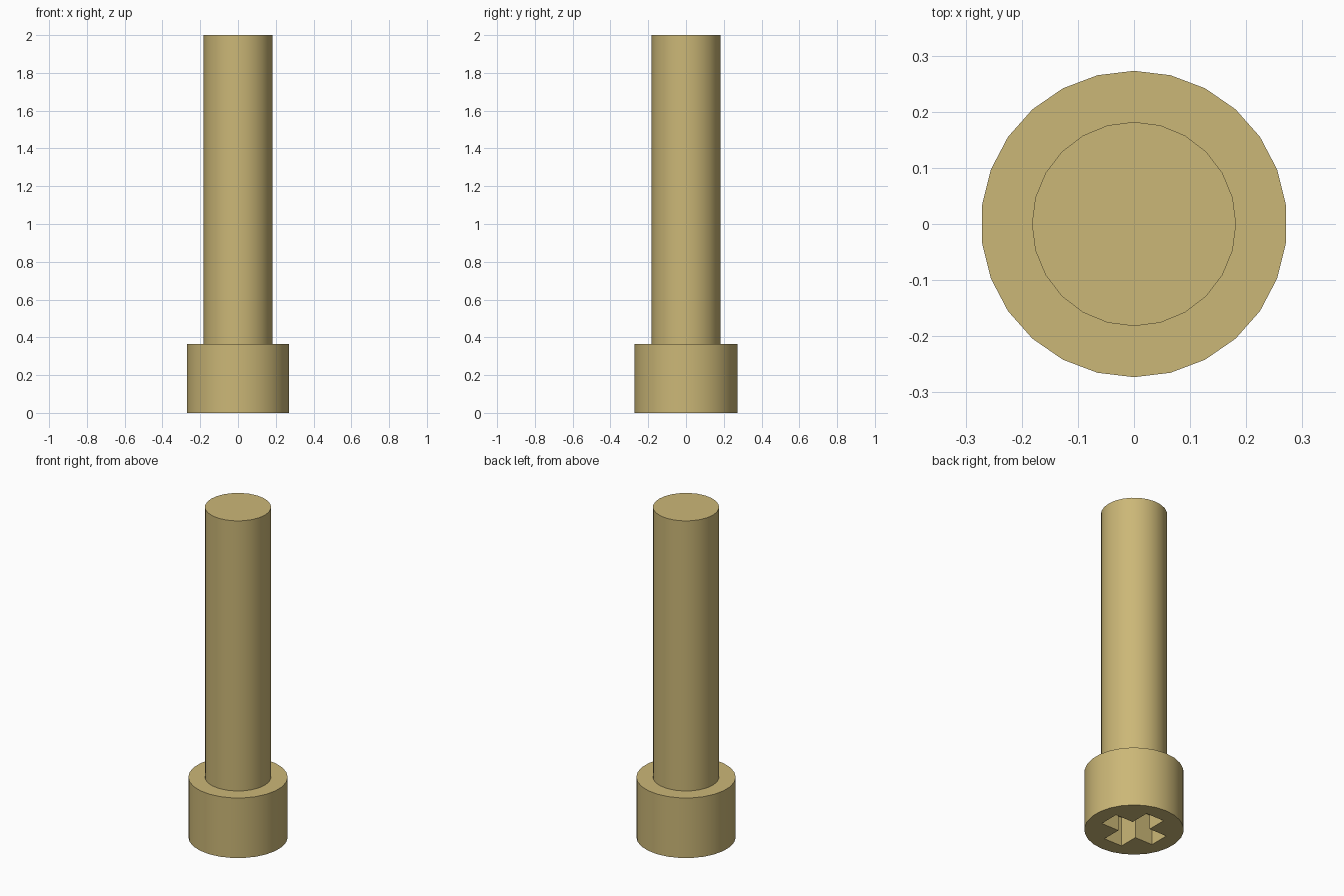
import bpy, bmesh, math

cube = bpy.data.objects.get("Cube")
if cube:
    bpy.data.objects.remove(cube, do_unlink=True)

HEAD_R, HEAD_H = 0.273, 0.364
SHAFT_R, TOP = 0.182, 2.0
ARM_LEN, ARM_HALF, RECESS_DEPTH = 0.18, 0.061, 0.18

brass = bpy.data.materials.new("brass")
colour = (0.60, 0.475, 0.185, 1.0)
brass.diffuse_color = colour
brass.use_nodes = True
brass.node_tree.nodes["Principled BSDF"].inputs["Base Color"].default_value = colour


def cylinder(name, radius, z0, z1, sides):
    bpy.ops.mesh.primitive_cylinder_add(vertices=sides, radius=radius, depth=z1 - z0,
                                        location=(0, 0, (z0 + z1) / 2))
    obj = bpy.context.object
    obj.name = name
    obj.data.materials.append(brass)
    return obj


def cross_prism(name, length, half, z0, z1):
    """Plus-shaped prism, one arm's three corners repeated four times."""
    bm = bmesh.new()
    ring = []
    for i in range(4):
        c, s = round(math.cos(i * math.pi / 2)), round(math.sin(i * math.pi / 2))
        for x, y in ((length, -half), (length, half), (half, half)):
            ring.append(bm.verts.new((c * x - s * y, s * x + c * y, z0)))
    base = bm.faces.new(ring)
    top = bmesh.ops.extrude_face_region(bm, geom=[base])["geom"]
    bmesh.ops.translate(bm, vec=(0, 0, z1 - z0),
                        verts=[g for g in top if isinstance(g, bmesh.types.BMVert)])
    bmesh.ops.recalc_face_normals(bm, faces=bm.faces)
    mesh = bpy.data.meshes.new(name)
    bm.to_mesh(mesh)
    bm.free()
    mesh.materials.append(brass)
    obj = bpy.data.objects.new(name, mesh)
    bpy.context.collection.objects.link(obj)
    obj.hide_render = True
    return obj


# Threadless shaft, seated slightly into the head
shaft = cylinder("shaft", SHAFT_R, HEAD_H - 0.03, TOP, 24)

# Head at the base, with a cross-shaped drive recess in its underside
head = cylinder("head", HEAD_R, 0, HEAD_H, 26)
cutter = cross_prism("recess_cutter", ARM_LEN, ARM_HALF, -0.1, RECESS_DEPTH)
cut = head.modifiers.new("drive_recess", 'BOOLEAN')
cut.operation = 'DIFFERENCE'
cut.solver = 'EXACT'
cut.object = cutter
bpy.context.view_layer.objects.active = head
bpy.ops.object.modifier_apply(modifier=cut.name)
bpy.data.objects.remove(cutter, do_unlink=True)

# Smooth round sides, crisp rims
for obj in (shaft, head):
    bpy.ops.object.select_all(action='DESELECT')
    obj.select_set(True)
    bpy.context.view_layer.objects.active = obj
    bpy.ops.object.shade_smooth_by_angle(angle=math.radians(30))
